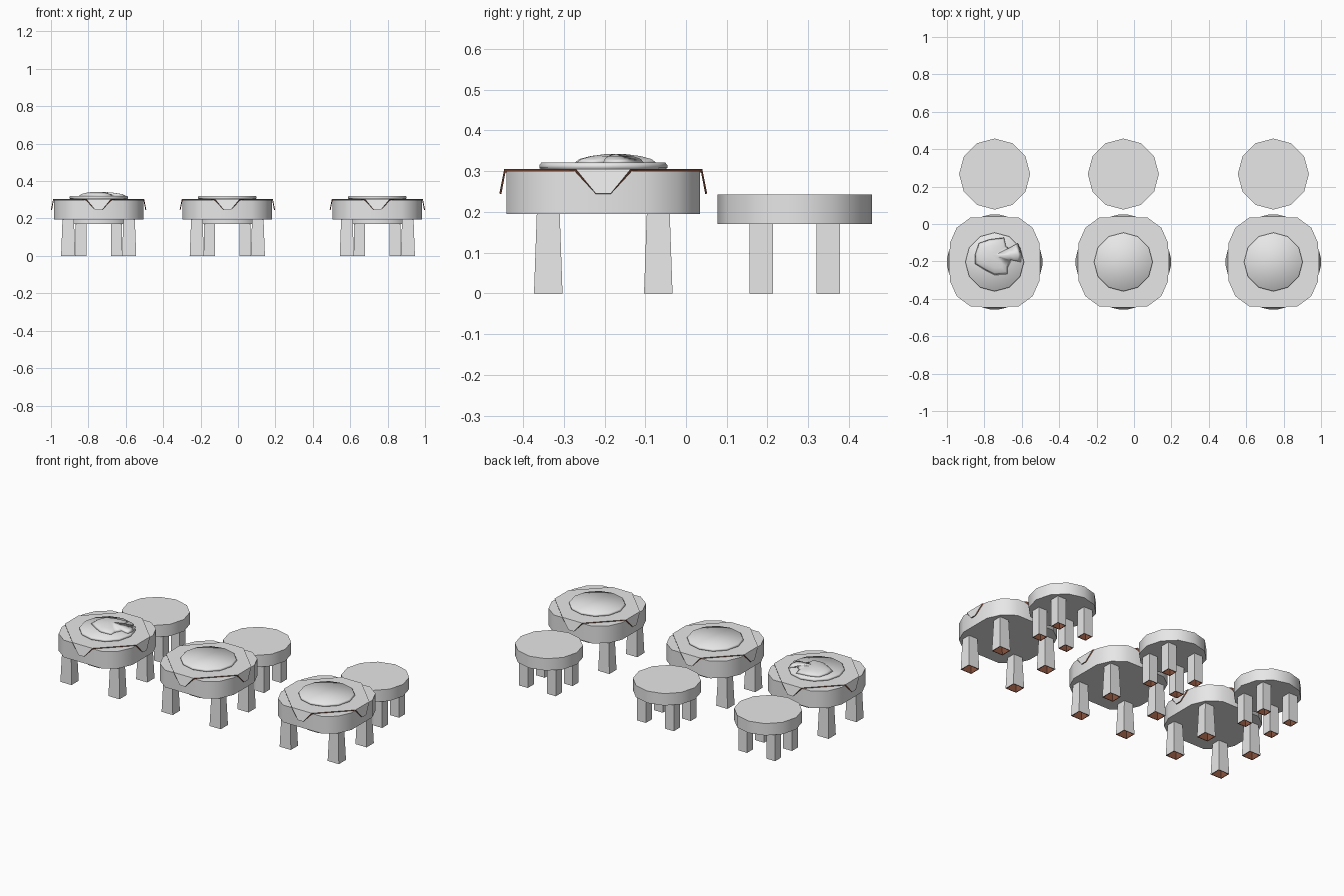
import bpy, bmesh
from math import sin, cos, pi, radians

cube = bpy.data.objects.get("Cube")
if cube:
    bpy.data.objects.remove(cube, do_unlink=True)


def material(name, colour):
    mat = bpy.data.materials.new(name)
    mat.use_nodes = True
    mat.diffuse_color = colour
    mat.node_tree.nodes["Principled BSDF"].inputs["Base Color"].default_value = colour
    return mat


grey = material("light_grey", (0.8, 0.8, 0.8, 1))
brown = material("reddish_brown", (0.26, 0.09, 0.05, 1))


def finish(name, bm, loc, angle=0, lining=0):
    """Make an object; smooth below the angle, line the inside in brown."""
    mesh = bpy.data.meshes.new(name)
    bm.to_mesh(mesh)
    bm.free()
    mesh.materials.append(grey)
    obj = bpy.data.objects.new(name, mesh)
    obj.location = (loc[0], loc[1], 0)
    bpy.context.collection.objects.link(obj)
    if lining:
        mesh.materials.append(brown)
        shell = obj.modifiers.new("lining", "SOLIDIFY")
        shell.thickness = lining
        shell.offset = -1
        shell.use_even_offset = True
        shell.material_offset = 1
        shell.material_offset_rim = 1
    if angle:
        bpy.ops.object.select_all(action="DESELECT")
        obj.select_set(True)
        bpy.context.view_layer.objects.active = obj
        if angle >= 180:
            bpy.ops.object.shade_smooth()
        else:
            bpy.ops.object.shade_smooth_by_angle(angle=radians(angle))


def loft(name, outline, rings, loc, angle=0, lining=0, pivot=(0, 0)):
    """Stack scaled copies of an outline; rings are (scale, z)."""
    bm = bmesh.new()
    px, py = pivot
    loops = [[bm.verts.new((px + (x - px) * s, py + (y - py) * s, z)) for x, y in outline]
             for s, z in rings]
    n = len(outline)
    for a, b in zip(loops, loops[1:]):
        for i in range(n):
            j = (i + 1) % n
            bm.faces.new((a[i], a[j], b[j], b[i]))
    bm.faces.new(loops[-1])
    if not lining:
        bm.faces.new(loops[0][::-1])
    finish(name, bm, loc, angle, lining)


def ngon(n, r):
    return [(r * cos(2 * pi * i / n), r * sin(2 * pi * i / n)) for i in range(n)]


def mirrored(quarter):
    """Mirror a first-quadrant outline into all four quadrants."""
    out = list(quarter)
    out += [(-x, y) for x, y in reversed(quarter)]
    out += [(-x, -y) for x, y in quarter]
    out += [(x, -y) for x, y in reversed(quarter)]
    return out


def legs(name, loc, dx, dy, half_x, half_y, height, taper):
    """Four square hollow legs, open at the foot with a brown inside."""
    foot = mirrored([(half_x, half_y)])
    for side, sx in (("left", 1), ("right", -1)):
        for end, sy in (("front", -1), ("back", 1)):
            loft(f"{name}_leg_{end}_{side}", foot, [(1, 0), (taper, height)],
                 (loc[0] + sx * dx, loc[1] + sy * dy), lining=0.004)


def tablecloth(name, loc):
    """Diamond sheet with brown hem, its four tips hanging over the edges."""
    bm = bmesh.new()
    edge = mirrored([(0.243, 0.067), (0.067, 0.243)])
    top = [bm.verts.new((x, y, 0.305)) for x, y in edge]
    bm.faces.new(top)
    tips = mirrored([(0.255, 0.018), (0.018, 0.255)])
    low = [bm.verts.new((x, y, 0.245)) for x, y in tips]
    for i in (1, 3, 5, 7):
        j = (i + 1) % 8
        bm.faces.new((top[j], top[i], low[i], low[j]))
    finish(name, bm, loc, lining=0.005)


table_outline = mirrored([(0.24, 0.10), (0.203, 0.183), (0.13, 0.237)])
food_outline = [(-0.105, -0.01), (-0.05, -0.045), (0, -0.07), (0.07, -0.065),
                (0.07, -0.03), (0.09, 0.01), (0.14, 0), (0.145, 0.04),
                (0.125, 0.10), (0.09, 0.06), (0.06, 0.085), (0.05, 0.13),
                (-0.03, 0.12), (-0.085, 0.10), (-0.105, 0.04)]

for label, x in (("right", -0.745), ("middle", -0.057), ("left", 0.745)):
    # Dining table with cloth and plate
    spot = (x, -0.203)
    loft(f"{label}_table_top", table_outline, [(1, 0.195), (1, 0.30)], spot, 50)
    legs(f"{label}_table", spot, 0.163, 0.135, 0.038, 0.035, 0.2, 0.8)
    tablecloth(f"{label}_tablecloth", spot)
    loft(f"{label}_plate", ngon(12, 0.157),
         [(0.94, 0.302), (1, 0.308), (1, 0.315), (0.97, 0.321)], spot, 180)
    # Round stool behind it
    seat = (x, 0.267)
    loft(f"{label}_stool_seat", ngon(12, 0.19), [(1, 0.17), (1, 0.243)], seat, 40)
    legs(f"{label}_stool", seat, 0.095, 0.082, 0.03, 0.029, 0.172, 1)

# Serving of food on one plate
loft("food", food_outline, [(1, 0.321), (0.88, 0.33), (0.62, 0.337), (0.25, 0.342)],
     (-0.745, -0.203), 180, pivot=(-0.01, 0.03))
